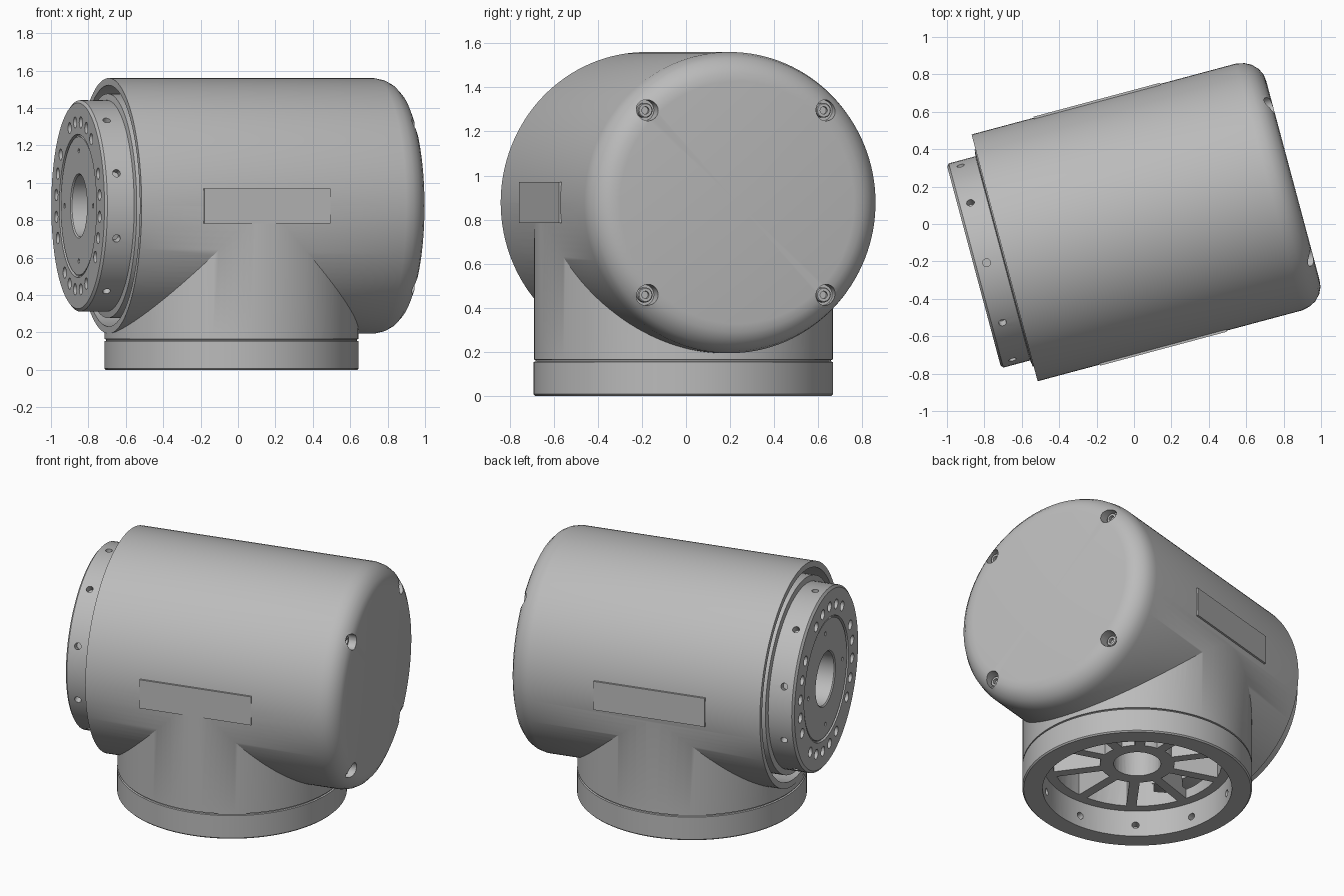
import bpy, bmesh, math
from mathutils import Matrix, Vector

cube = bpy.data.objects.get("Cube")
if cube:
    bpy.data.objects.remove(cube)

grey = bpy.data.materials.new("light_grey")
grey.use_nodes = True
grey.diffuse_color = (0.5, 0.5, 0.5, 1)
grey.node_tree.nodes["Principled BSDF"].inputs["Base Color"].default_value = (0.5, 0.5, 0.5, 1)

# Frames: the column stands upright, the barrel lies along a turned axis
TURN = math.radians(15)
BASE = Matrix.Translation((-0.035, -0.012, 0))
BARREL = (Matrix.Translation((-0.035, -0.005, 0.877)) @ Matrix.Rotation(TURN, 4, "Z")
          @ Matrix(((0, 0, 1, 0), (1, 0, 0, 0), (0, 1, 0, 0), (0, 0, 0, 1))))
RADIUS = 0.683


def lathe(bm, profile, matrix, seg=96):
    """Revolve (radius, height) points about local z; zero radius closes an end."""
    rings = []
    for r, h in profile:
        n = seg if r > 0 else 1
        rings.append([bm.verts.new(matrix @ Vector((r * math.cos(math.tau * i / seg),
                      r * math.sin(math.tau * i / seg), h))) for i in range(n)])
    for a, b in zip(rings, rings[1:]):
        for i in range(seg):
            j = (i + 1) % seg
            if len(a) == 1:
                bm.faces.new((a[0], b[j], b[i]))
            elif len(b) == 1:
                bm.faces.new((a[i], a[j], b[0]))
            else:
                bm.faces.new((a[i], a[j], b[j], b[i]))


def rod(bm, r, h0, h1, matrix, seg=24):
    lathe(bm, [(0, h0), (r, h0), (r, h1), (0, h1)], matrix, seg)


def prism(bm, outline, h0, h1, matrix):
    low = [bm.verts.new(matrix @ Vector((x, y, h0))) for x, y in outline]
    high = [bm.verts.new(matrix @ Vector((x, y, h1))) for x, y in outline]
    bm.faces.new(low)
    bm.faces.new(high)
    for i in range(len(low)):
        j = (i + 1) % len(low)
        bm.faces.new((low[i], low[j], high[j], high[i]))


def finish(name, bm):
    bmesh.ops.recalc_face_normals(bm, faces=bm.faces[:])
    mesh = bpy.data.meshes.new(name)
    bm.to_mesh(mesh)
    bm.free()
    mesh.materials.append(grey)
    obj = bpy.data.objects.new(name, mesh)
    bpy.context.collection.objects.link(obj)
    return obj


def combine(target, bm, operation="DIFFERENCE"):
    """Apply a boolean with the solids in bm, then drop the helper."""
    helper = finish("cutter", bm)
    helper.hide_render = True
    mod = target.modifiers.new("boolean", "BOOLEAN")
    mod.operation, mod.solver, mod.object = operation, "EXACT", helper
    bpy.context.view_layer.objects.active = target
    bpy.ops.object.modifier_apply(modifier=mod.name)
    bpy.data.objects.remove(helper)


def around(radius, angle):
    return Matrix.Translation((radius * math.cos(angle), radius * math.sin(angle), 0))


def radial(angle, height):
    """Frame whose z points outward from the axis at a given height."""
    return (Matrix.Translation((0, 0, height)) @ Matrix.Rotation(angle, 4, "Z")
            @ Matrix.Rotation(math.pi / 2, 4, "Y"))


# Housing: barrel with a rounded closed end, joined to the column
bm = bmesh.new()
lathe(bm, [(0, -0.68), (RADIUS, -0.68), (RADIUS, 0.785), (0.673, 0.83), (0.654, 0.865),
           (0.622, 0.895), (0.588, 0.911), (0.55, 0.916), (0, 0.916)], BARREL, 128)
housing = finish("housing", bm)

bm = bmesh.new()
lathe(bm, [(0, 0), (0.672, 0), (0.68, 0.008), (0.68, 0.154), (0.67, 0.156), (0.67, 0.163),
           (0.678, 0.165), (0.678, 0.87), (0, 0.87)], BASE, 128)
combine(housing, bm, "UNION")

# Open barrel end and screw pockets in the closed end
corners = [math.pi / 4 + i * math.pi / 2 for i in range(4)]
bm = bmesh.new()
rod(bm, 0.645, -0.8, -0.46, BARREL, 96)
for a in corners:
    rod(bm, 0.048, 0.84, 1.0, BARREL @ around(0.592, a))
combine(housing, bm)

# Hollow foot
bm = bmesh.new()
rod(bm, 0.56, -0.1, 0.17, BASE, 96)
combine(housing, bm)

# Pockets between ten spokes, and the centre bore
bm = bmesh.new()
rod(bm, 0.14, 0.1, 0.5, BASE, 32)
for k in range(10):
    outline = []
    for r, sign in ((0.22, 1), (0.5, -1)):
        half = math.pi / 10 - math.asin(0.03 / r)
        for step in (-1, -0.5, 0, 0.5, 1):
            a = k * math.tau / 10 + sign * step * half
            outline.append((r * math.cos(a), r * math.sin(a)))
    prism(bm, outline, 0.1, 0.45, BASE)
combine(housing, bm)

# Small holes inside the foot wall
bm = bmesh.new()
for k in range(10):
    rod(bm, 0.022, 0.5, 0.62, BASE @ radial(k * math.tau / 10 + TURN, 0.075), 16)
combine(housing, bm)

# Output flange with a bore and a stepped face
bm = bmesh.new()
lathe(bm, [(0, -0.55), (0.165, -0.55), (0.165, -0.838), (0.172, -0.845), (0.37, -0.845),
           (0.373, -0.835), (0.38, -0.835), (0.383, -0.85), (0.55, -0.85), (0.565, -0.838),
           (0.565, -0.69), (0.6, -0.685), (0.6, -0.45), (0, -0.45)], BARREL, 96)
flange = finish("output_flange", bm)

# Bolt circle: twenty of twenty-four places, leaving a gap in each quarter
bolts = [math.radians(7.5 + 15 * i) for i in range(24) if i % 6 != 3]
bm = bmesh.new()
for a in bolts:
    rod(bm, 0.031, -0.9, -0.81, BARREL @ around(0.45, a), 16)
for i in range(4):
    rod(bm, 0.013, -0.9, -0.8, BARREL @ around(0.295, i * math.pi / 2), 12)
for k in range(10):
    rod(bm, 0.021, 0.52, 0.7, BARREL @ radial(math.pi / 2 + k * math.tau / 10, -0.78), 16)
combine(flange, bm)

# Socket screws
def socket_screws(name, places, radius, head, inner, direction):
    bm = bmesh.new()
    for a in places:
        lathe(bm, [(0, inner), (radius, inner), (radius, head - direction * 0.004),
                   (radius * 0.88, head), (radius * 0.5, head),
                   (radius * 0.5, head - direction * 0.02), (0, head - direction * 0.02)],
              BARREL @ around(*a), 18)
    return finish(name, bm)


socket_screws("flange_screws", [(0.45, a) for a in bolts], 0.023, -0.832, -0.8, -1)
socket_screws("cover_screws", [(0.592, a) for a in corners], 0.034, 0.872, 0.82, 1)

# Flat pads on both flanks
for name, side in (("front_pad", -1), ("back_pad", 1)):
    bm = bmesh.new()
    t0, t1 = side * 0.62, side * 0.689
    prism(bm, [(t0, -0.093), (t1, -0.093), (t1, 0.093), (t0, 0.093)], -0.335, 0.365, BARREL)
    finish(name, bm)

# Smooth shading with crisp edges
for obj in bpy.context.collection.objects:
    if obj.type == "MESH" and grey.name in obj.data.materials:
        bpy.ops.object.select_all(action="DESELECT")
        obj.select_set(True)
        bpy.context.view_layer.objects.active = obj
        bpy.ops.object.shade_smooth_by_angle(angle=math.radians(30))
